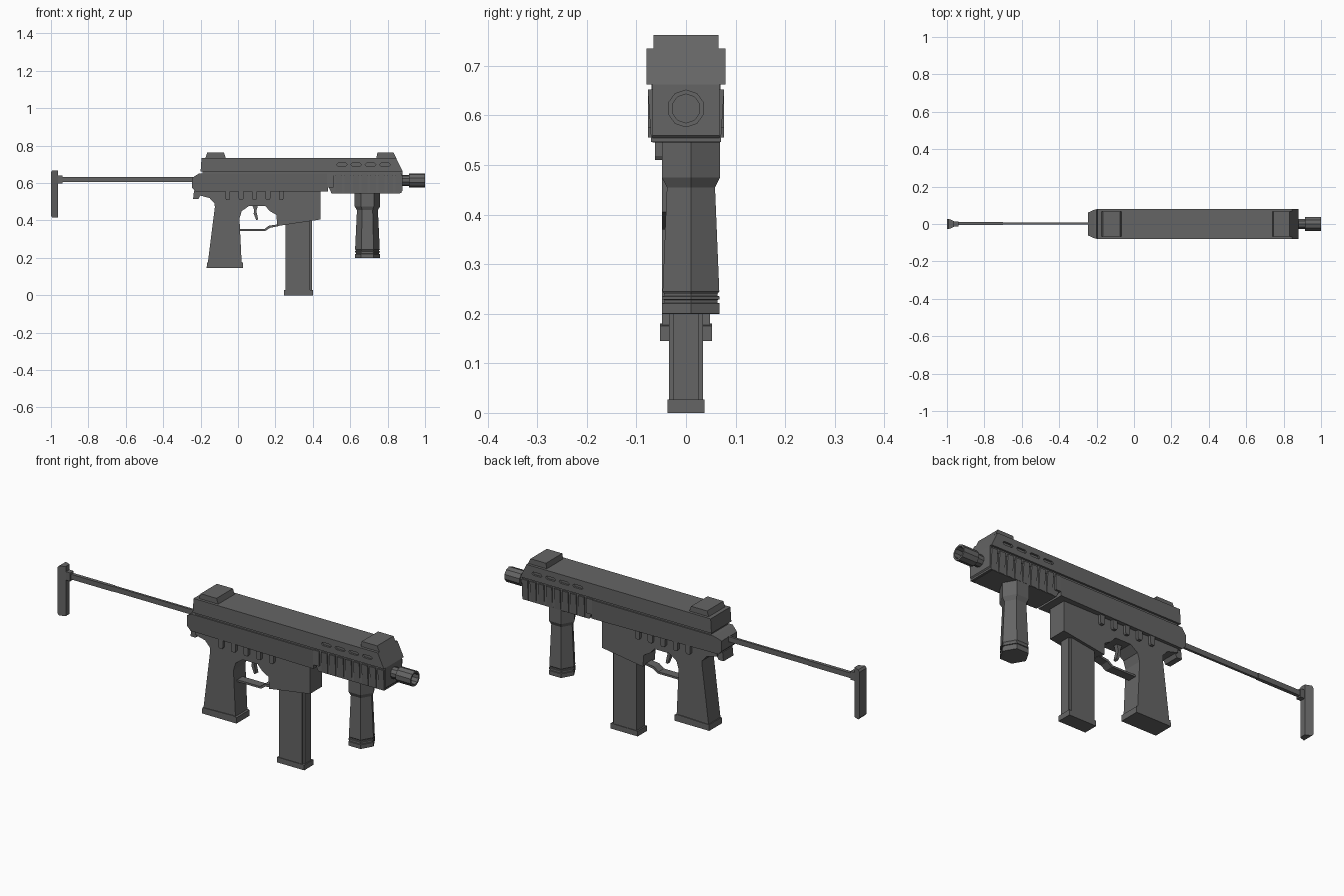
import bpy, bmesh, math
from mathutils import Matrix

cube = bpy.data.objects.get("Cube")
if cube:
    bpy.data.objects.remove(cube, do_unlink=True)

metal = bpy.data.materials.new("dark_grey_metal")
metal.use_nodes = True
grey = (0.13, 0.13, 0.13, 1)
metal.diffuse_color = grey
metal.node_tree.nodes["Principled BSDF"].inputs["Base Color"].default_value = grey


def finish(name, bm):
    bmesh.ops.recalc_face_normals(bm, faces=bm.faces)
    mesh = bpy.data.meshes.new(name)
    bm.to_mesh(mesh)
    bm.free()
    mesh.materials.append(metal)
    ob = bpy.data.objects.new(name, mesh)
    bpy.context.collection.objects.link(ob)
    return ob


def prism(name, pts, half, y=0, taper=None, chamfer=0):
    """Extrude an x-z outline across y; taper maps (x, z) to a y scale."""
    bm = bmesh.new()
    face = bm.faces.new([bm.verts.new((x, -half, z)) for x, z in pts])
    geom = bmesh.ops.extrude_face_region(bm, geom=[face])["geom"]
    for v in geom:
        if isinstance(v, bmesh.types.BMVert):
            v.co.y = half
    if taper:
        for v in bm.verts:
            v.co.y *= taper(v.co.x, v.co.z)
    for v in bm.verts:
        v.co.y += y
    if chamfer:
        rim = [e for e in bm.edges if abs(e.verts[0].co.y - e.verts[1].co.y) < 1e-5]
        bmesh.ops.bevel(bm, geom=rim, offset=chamfer, segments=1, affect='EDGES')
    return finish(name, bm)


def box(name, x0, x1, z0, z1, half, y=0, **kw):
    return prism(name, [(x0, z0), (x1, z0), (x1, z1), (x0, z1)], half, y, **kw)


def turned(name, profile, sides, matrix, closed=False, turn=0):
    """Faceted solid of revolution from (radius, height) pairs."""
    bm = bmesh.new()
    rings = []
    for r, h in profile:
        angles = [math.tau * i / sides + turn for i in range(sides)]
        rings.append([bm.verts.new((r * math.cos(a), r * math.sin(a), h)) for a in angles])
    for a, b in zip(rings, rings[1:]):
        for i in range(sides):
            j = (i + 1) % sides
            bm.faces.new((a[i], a[j], b[j], b[i]))
    bm.faces.new(rings[0])
    bm.faces.new(rings[-1])
    bm.transform(matrix)
    return finish(name, bm)


# Receiver and top cover
prism("receiver", [(-.245, .575), (-.225, .555), (.48, .555), (.48, .65), (-.21, .65), (-.245, .628)],
      .077, taper=lambda x, z: .8 if x < -.22 else 1)
box("cover_seam", -.19, .87, .64, .67, .07)
cover = prism("top_cover", [(-.2, .662), (.88, .662), (.845, .735), (-.195, .735)], .08)

# Vent slots cut into both sides of the cover
for i in range(4):
    cx = .555 + .077 * i
    pts = [(-.029, 0), (-.021, -.008), (.021, -.008), (.029, 0), (.021, .008), (-.021, .008)]
    for side in (-1, 1):
        cutter = prism("vent_cutter", [(cx + x, .698 + z) for x, z in pts], .01, side * .08)
        cutter.hide_render = True
        mod = cover.modifiers.new("vent", 'BOOLEAN')
        mod.object = cutter
        mod.operation = 'DIFFERENCE'
        mod.solver = 'EXACT'
        bpy.context.view_layer.objects.active = cover
        bpy.ops.object.modifier_apply(modifier=mod.name)
        bpy.data.objects.remove(cutter, do_unlink=True)

# Sight blocks
prism("rear_sight", [(-.175, .733), (-.065, .733), (-.075, .762), (-.165, .762)], .066)
prism("front_sight", [(.74, .733), (.846, .733), (.832, .762), (.745, .762)], .066)

# Handguard with side ribs
prism("handguard", [(.465, .62), (.5, .545), (.865, .545), (.88, .56), (.88, .662), (.465, .662)],
      .068)
for i in range(9):
    x = .477 + .0456 * i
    low = .575 if i == 0 else .546
    box("handguard_rib", x, x + .033, low, .652, .077,
        taper=lambda x, z: .91 if z < .56 else 1)

# Lower frame: grip, trigger housing and magazine well in one outline
prism("grip_frame", [(-.163, .16), (-.124, .47), (-.125, .49), (-.152, .52), (-.21, .535),
                     (-.21, .56), (.44, .56), (.44, .405), (.21, .37), (.205, .43), (.17, .45),
                     (.145, .478), (.06, .478), (.02, .45), (.008, .41), (.02, .16)], .048)
prism("grip_base", [(-.168, .145), (.028, .145), (.028, .175), (.01, .18), (-.165, .175)], .052)
prism("rear_latch", [(-.24, .515), (-.212, .515), (-.2, .535), (-.2, .56), (-.235, .56)], .04)

# Retaining tabs below the receiver
for i in range(5):
    x = -.055 + .0715 * i
    prism("frame_tab", [(x - .013, .57), (x - .013, .518), (x - .008, .51), (x + .008, .51),
                        (x + .013, .518), (x + .013, .57)], .063)

# Trigger and guard
prism("trigger", [(.075, .485), (.108, .485), (.098, .45), (.108, .405), (.098, .4), (.084, .435),
                  (.085, .46)], .01)
prism("trigger_guard", [(.0, .343), (.145, .343), (.17, .36), (.22, .37), (.22, .38), (.165, .372),
                        (.14, .353), (.0, .353)], .022)

# Magazine
box("magazine", .255, .385, .02, .42, .034)
box("magazine_spine", .38, .395, .02, .42, .025)
box("magazine_base", .247, .4, 0, .027, .037)

# Hexagonal foregrip
turned("foregrip", [(.05, .199), (.067, .2), (.067, .221), (.062, .222), (.062, .228), (.067, .229),
                    (.067, .235), (.062, .236), (.062, .24), (.066, .245), (.056, .455),
                    (.068, .475), (.068, .55)], 6, Matrix.Translation((.692, .01, 0)))

# Hollow muzzle
along_x = Matrix.Translation((0, 0, .614)) @ Matrix.Rotation(math.pi / 2, 4, 'Y')
turned("barrel", [(.029, .87), (.029, .915), (.038, .915), (.038, 1), (.029, 1), (.029, .9)],
       10, along_x)

# Extended shoulder stock
box("stock_rod_front", -.72, -.235, .605, .631, .006, .003)
box("stock_rod_rear", -.95, -.7, .605, .631, .009, .003)
box("stock_collar", -.965, -.938, .598, .641, .014)
prism("butt_plate", [(-1, .425), (-.992, .415), (-.962, .415), (-.962, .668), (-.992, .668),
                     (-1, .658)], .028, taper=lambda x, z: .55 if x > -.97 else 1)
